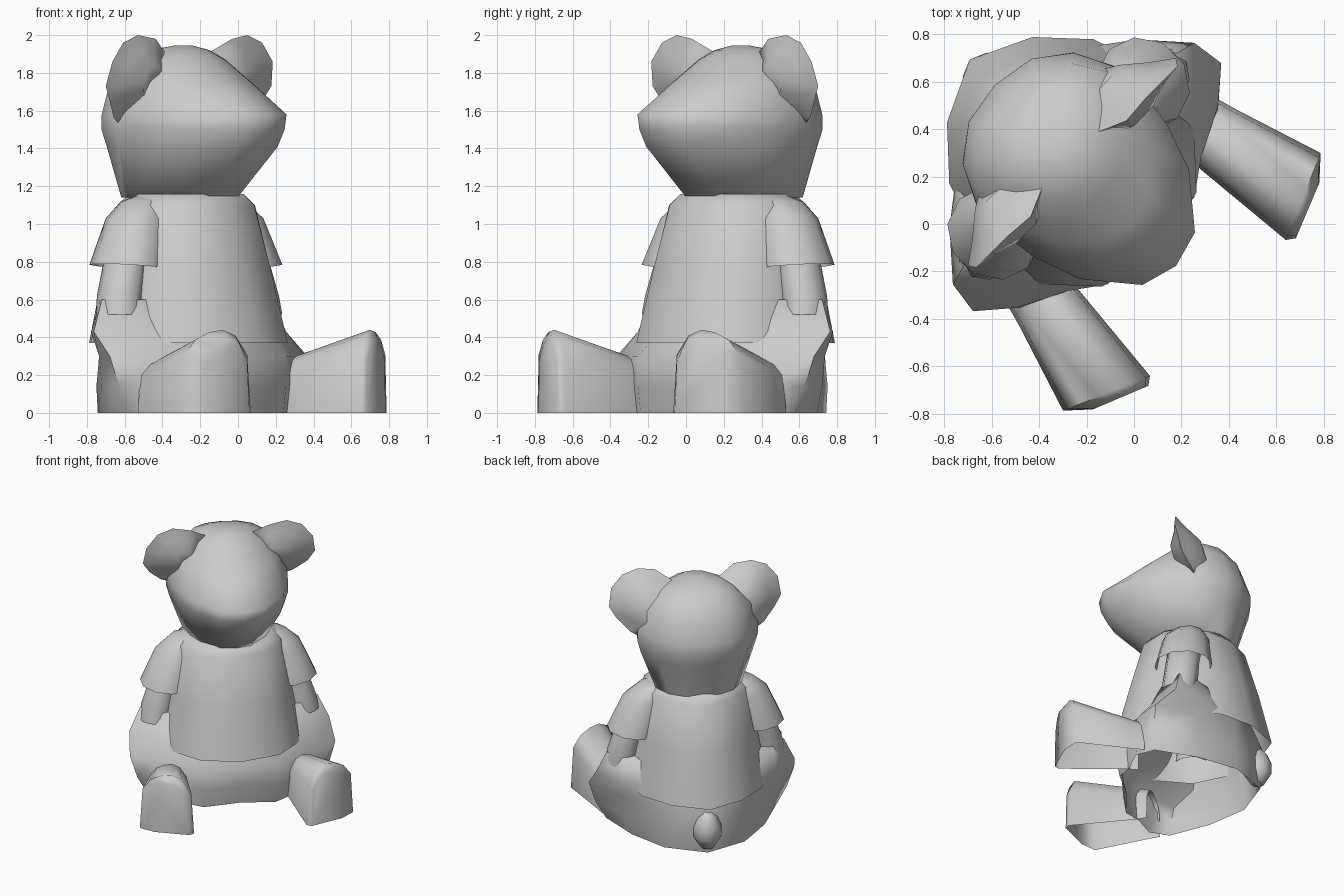
import bpy, bmesh, math

cube = bpy.data.objects.get("Cube")
if cube:
    bpy.data.objects.remove(cube, do_unlink=True)

TURN = math.pi / 4  # the toy sits turned towards its left front corner

grey = bpy.data.materials.new("plain_grey")
grey.use_nodes = True
grey.diffuse_color = (0.6, 0.6, 0.6, 1)
shader = next(n for n in grey.node_tree.nodes if n.type == 'BSDF_PRINCIPLED')
shader.inputs["Base Color"].default_value = grey.diffuse_color
shader.inputs["Roughness"].default_value = 0.8


def loft(name, rings, mirrored=False, crease=70, open_start=False, closed=True):
    """Skin a stack of rings. Points are (forward, side, height)."""
    bm = bmesh.new()
    loops = [[bm.verts.new((side, -fwd, up)) for fwd, side, up in ring] for ring in rings]
    for low, high in zip(loops, loops[1:]):
        count = len(low)
        for i in range(count if closed else count - 1):
            j = (i + 1) % count
            bm.faces.new((low[i], low[j], high[j], high[i]))
    if not open_start:
        bm.faces.new(loops[0])
    bm.faces.new(loops[-1])
    bmesh.ops.recalc_face_normals(bm, faces=bm.faces)
    for face in bm.faces:
        face.smooth = True
    mesh = bpy.data.meshes.new(name)
    bm.to_mesh(mesh)
    bm.free()
    mesh.set_sharp_from_angle(angle=math.radians(crease))
    mesh.materials.append(grey)
    obj = bpy.data.objects.new(name, mesh)
    bpy.context.collection.objects.link(obj)
    obj.rotation_euler.z = TURN
    if mirrored:
        obj.modifiers.new("other_side", 'MIRROR').use_axis = (True, False, False)
    return obj


def symmetric_ring(half, up):
    """Full ring from a half outline running from front to back."""
    full = half + [(fwd, -side) for fwd, side in reversed(half[1:-1])]
    return [(fwd, side, up) for fwd, side in full]


def outline_ring(half, up, back, front, width):
    """Symmetric ring from a normalised half outline."""
    mid, reach = (front + back) / 2, (front - back) / 2
    return symmetric_ring([(mid + reach * t, width * w) for t, w in half], up)


def oval_ring(up, fwd, side, depth, width, tilt=0.0, sides=10):
    """Horizontal oval, optionally higher on its outer side."""
    angles = [math.tau * i / sides for i in range(sides)]
    return [(fwd + depth * math.cos(a), side + width * math.sin(a), up + tilt * math.sin(a))
            for a in angles]


def arch_ring(outer, inner, height):
    """Upright arch standing on the ground between two ground points."""
    arch = [(0, 0), (.05, .7), (.2, .88), (.4, .97), (.6, 1), (.78, .93), (.95, .7), (1, 0)]
    return [(outer[0] + (inner[0] - outer[0]) * t,
             outer[1] + (inner[1] - outer[1]) * t, height * h) for t, h in arch]


# Head: short muzzle at the front, rounded skull
head_half = [(1, 0), (.92, .36), (.54, .75), (.17, .91), (-.35, 1),
             (-.74, .76), (-.94, .43), (-1, 0)]
head_levels = [(1.14, -.72, -.09, .31), (1.41, -.8, .19, .41), (1.5, -.83, .235, .435),
               (1.58, -.83, .25, .435), (1.75, -.77, -.01, .38),
               (1.87, -.68, -.18, .27), (1.92, -.57, -.27, .17), (1.945, -.45, -.36, .05)]
loft("head", [outline_ring(head_half, *level) for level in head_levels])

# Shirt, open at the hem
trunk_half = [(1, 0), (.88, .53), (.54, .87), (.07, 1), (-.46, .81), (-.79, .48), (-1, 0)]
shirt_levels = [(.37, -.98, .16, .53), (.75, -.89, .06, .46),
                (1.1, -.79, -.04, .39), (1.16, -.73, -.09, .32)]
loft("shirt", [outline_ring(trunk_half, *level) for level in shirt_levels], open_start=True)

# Hips: broad at the thighs, narrowing up into the arms, open underneath
hip_levels = {
    0: [(.05, 0), (.08, .26), (0, .37), (-.06, .55), (-.2, .61), (-.5, .48), (-.76, .29), (-.9, 0)],
    .14: [(.08, 0), (.1, .26), (.01, .38), (-.08, .58), (-.2, .69), (-.5, .52), (-.76, .3), (-.93, 0)],
    .3: [(.1, 0), (.1, .26), (0, .4), (-.1, .6), (-.22, .74), (-.5, .54), (-.75, .29), (-.92, 0)],
    .43: [(0, 0), (0, .2), (-.13, .42), (-.19, .55), (-.36, .72), (-.54, .56), (-.74, .29), (-.87, 0)],
    .6: [(-.05, 0), (-.08, .2), (-.22, .36), (-.25, .5), (-.38, .64), (-.5, .53), (-.65, .28), (-.8, 0)],
}
loft("hips", [symmetric_ring(half, up) for up, half in hip_levels.items()], open_start=True)

# Sleeves flare out from the shoulders, open at the cuff
loft("sleeves", [oval_ring(.775, -.39, .445, .205, .19, .015),
                 oval_ring(1.03, -.4, .36, .165, .165),
                 oval_ring(1.12, -.41, .3, .12, .12),
                 oval_ring(1.15, -.41, .25, .07, .07)], mirrored=True, open_start=True)

# Arms run down into the hips
arm_levels = [(.52, -.365, .525, .125, .12), (.62, -.375, .51, .125, .12),
              (.78, -.385, .465, .12, .11), (.98, -.4, .37, .12, .1)]
loft("arms", [oval_ring(*level) for level in arm_levels], mirrored=True, open_start=True)

# Legs: hollow arches with upright foot ends
loft("legs", [arch_ring((-.13, .62), (-.06, .34), .28),
              arch_ring((-.04, .645), (.02, .36), .31),
              arch_ring((.345, .768), (.5, .405), .44),
              arch_ring((.43, .675), (.525, .44), .39)],
     mirrored=True, open_start=True, closed=False)

# Ears: thin rim leaning back lower down, thickening towards the head
rim = [(-.38, .17, 1.91), (-.33, .285, 1.98), (-.34, .41, 2), (-.34, .52, 1.96),
       (-.34, .6, 1.86), (-.37, .62, 1.73), (-.39, .57, 1.65), (-.45, .48, 1.56),
       (-.475, .4, 1.52), (-.45, .25, 1.65)]


def ear_ring(fwd, scale):
    """Rim shrunk towards the ear root."""
    root = (fwd, .3, 1.74)
    return [tuple(r + (p - r) * scale for p, r in zip(point, root)) for point in rim]


loft("ears", [ear_ring(-.62, .4), ear_ring(-.6, .72), ear_ring(0, 1),
              ear_ring(-.3, .7), ear_ring(-.27, .35)], mirrored=True)

# Tail: a small stub
tail_levels = [(.04, .05), (.12, .1), (.2, .1), (.27, .07), (.32, .03)]
loft("tail", [oval_ring(up, -.88, 0, size, size, sides=8) for up, size in tail_levels])
